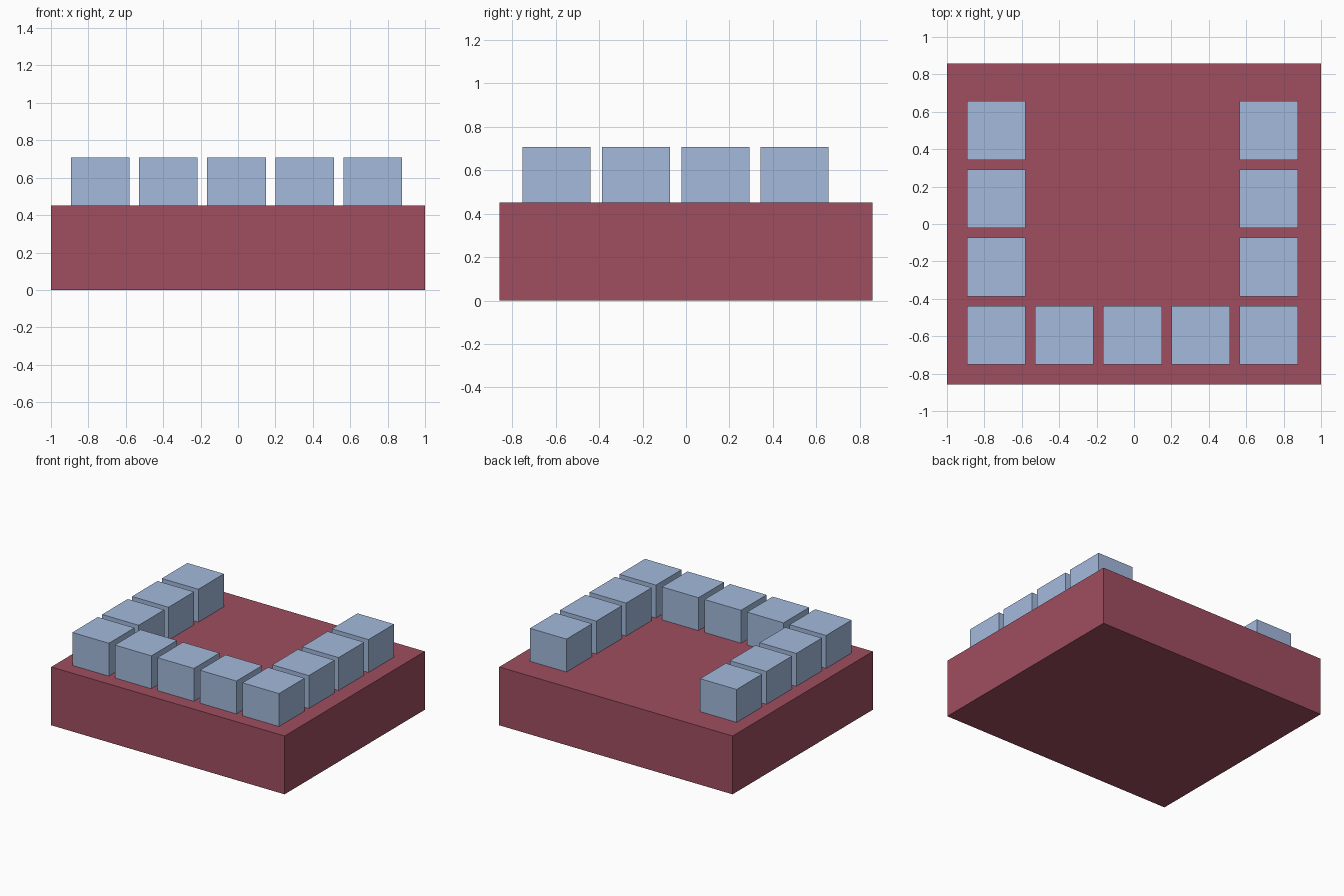
import bpy

if "Cube" in bpy.data.objects:
    bpy.data.objects.remove(bpy.data.objects["Cube"])

BASE_H, TOP = 0.452, 0.707
BLOCK = 0.313


def material(name, rgb):
    mat = bpy.data.materials.new(name)
    mat.diffuse_color = (*rgb, 1)
    mat.use_nodes = True
    mat.node_tree.nodes["Principled BSDF"].inputs["Base Color"].default_value = mat.diffuse_color
    return mat


def box(name, centre, size, mat):
    bpy.ops.mesh.primitive_cube_add(size=1, location=centre)
    ob = bpy.context.object
    ob.name = name
    ob.scale = size
    bpy.ops.object.transform_apply(location=False, rotation=False, scale=True)
    ob.data.materials.append(mat)
    return ob


red = material("dark_red", (0.35, 0.077, 0.115))
blue = material("pale_blue", (0.37, 0.49, 0.72))

# Square-sided base slab
box("base", (0, 0, BASE_H / 2), (2, 1.715, BASE_H), red)

# U-shaped row of blocks: full front row, then only the two side columns
xs = [-0.737 + 0.3645 * i for i in range(5)]
ys = [-0.595 + 0.365 * j for j in range(4)]
for j, y in enumerate(ys):
    for i, x in enumerate(xs):
        if j == 0 or i in (0, 4):
            box(f"block_{j}_{i}", (x, y, (BASE_H + TOP) / 2),
                (BLOCK, BLOCK, TOP - BASE_H), blue)
